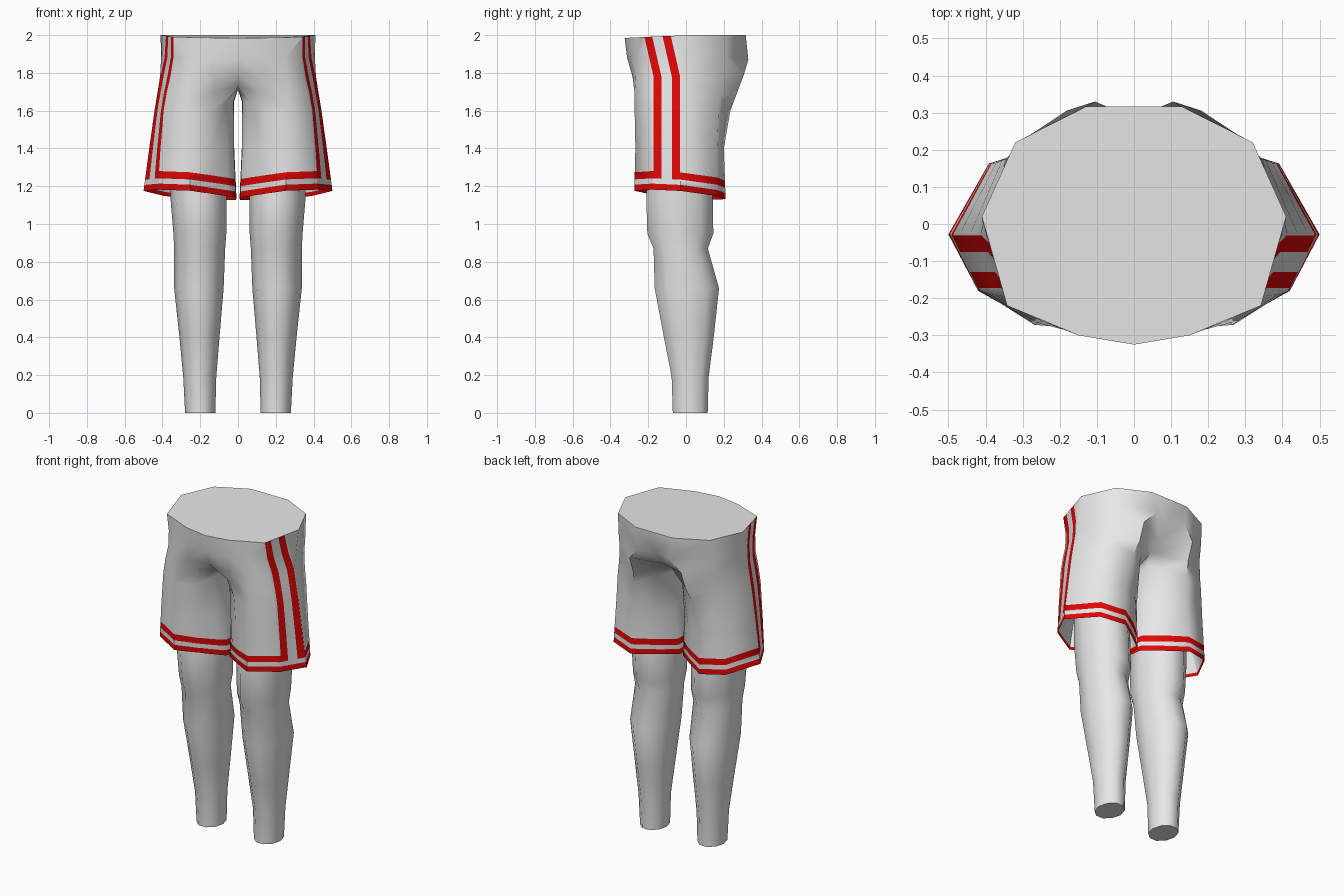
import bpy, bmesh, math
from mathutils import Vector

if "Cube" in bpy.data.objects:
    bpy.data.objects.remove(bpy.data.objects["Cube"])


def material(name, rgb):
    m = bpy.data.materials.new(name)
    m.diffuse_color = (*rgb, 1)
    m.use_nodes = True
    m.node_tree.nodes["Principled BSDF"].inputs["Base Color"].default_value = m.diffuse_color
    return m


CLOTH = material("light_grey", (0.8, 0.8, 0.8))
TRIM = material("red_trim", (0.76, 0.002, 0.002))


def finish(bm, name, mats, angle):
    bmesh.ops.recalc_face_normals(bm, faces=bm.faces[:])
    me = bpy.data.meshes.new(name)
    bm.to_mesh(me)
    bm.free()
    ob = bpy.data.objects.new(name, me)
    bpy.context.collection.objects.link(ob)
    for m in mats:
        me.materials.append(m)
    for o in bpy.context.selected_objects:
        o.select_set(False)
    ob.select_set(True)
    bpy.context.view_layer.objects.active = ob
    bpy.ops.object.shade_smooth_by_angle(angle=math.radians(angle))
    mir = ob.modifiers.new("mirror", "MIRROR")
    mir.merge_threshold = 0.0005
    return ob


def hem_z(x, y):
    return 1.13 + 0.085 * x - 0.09 * y


def bridge(bm, a, b, closed):
    n = len(a)
    for i in range(n if closed else n - 1):
        j = (i + 1) % n
        bm.faces.new((a[i], a[j], b[j], b[i]))


# ---- shorts: half outlines from centre front round the hip to centre back
waist = [(0, -.325, 1.985), (.15, -.30, 1.986), (.245, -.26, 1.988), (.342, -.22, 1.99),
         (.41, .02, 2), (.32, .22, 2), (.13, .316, 2), (0, .316, 2)]
hips = [(0, -.312, 1.88), (.15, -.295, 1.88), (.248, -.262, 1.88), (.338, -.207, 1.88),
        (.407, .0, 1.88), (.323, .212, 1.88), (.105, .33, 1.87), (0, .285, 1.86)]
seat = [(0, -.285, 1.79), (.13, -.283, 1.78), (.262, -.266, 1.78), (.35, -.195, 1.78),
        (.413, -.025, 1.78), (.328, .193, 1.78), (.18, .306, 1.79), (0, .225, 1.77)]
# closed leg outlines, the last three points run along the inner thigh
crotch = [(0, -.16, 1.728), (.12, -.255, 1.70), (.265, -.272, 1.69), (.372, -.192, 1.69),
          (.427, -.027, 1.69), (.342, .178, 1.68), (.18, .265, 1.68), (0, .15, 1.72),
          (0, .08, 1.715), (0, 0, 1.712), (0, -.08, 1.715)]
thigh = [(.055, -.165), (.14, -.24), (.268, -.272), (.388, -.19), (.442, -.028), (.355, .172),
         (.2, .235), (.09, .165), (.026, .07), (.02, 0), (.023, -.1)]
lower = [(.055, -.15), (.14, -.222), (.262, -.268), (.405, -.185), (.47, -.028), (.372, .165),
         (.225, .2), (.11, .14), (.03, .06), (.02, 0), (.022, -.1)]
hem = [(.06, -.138), (.14, -.196), (.252, -.274), (.42, -.18), (.5, -.028), (.391, .163),
       (.24, .21), (.11, .12), (.012, .047), (.008, -.03), (.011, -.1)]
thigh = [(x, y, 1.65 if x < .1 else 1.6) for x, y in thigh]
lower = [(x, y, 1.4) for x, y in lower]
hem = [(x, y, hem_z(x, y)) for x, y in hem]


def hem_row(d):
    return [Vector(h).lerp(Vector(l), d / (l[2] - h[2])) for h, l in zip(hem, lower)]


BAND = (.032, .06, .098)
bm = bmesh.new()
rows = [[bm.verts.new(p) for p in row] for row in
        [waist, hips, seat, crotch, thigh, lower] + [hem_row(d) for d in BAND[::-1] + (0,)]]
for k in range(3):
    bridge(bm, rows[k], rows[k + 1][:8], False)
for k in range(3, 9):
    bridge(bm, rows[k], rows[k + 1], True)

# cut the side stripe edges, leaning forward above the hips
EDGES = (-.172, -.13, -.075, -.031)
LEAN = .23
for y0 in EDGES:
    for upper in (True, False):
        faces = [f for f in bm.faces if f.calc_center_median().x > .25
                 and (f.calc_center_median().z > 1.78) == upper]
        geom = set(faces)
        for f in faces:
            geom.update(f.edges)
            geom.update(f.verts)
        bmesh.ops.bisect_plane(bm, geom=list(geom), dist=1e-5, plane_co=(0, y0, 1.78),
                               plane_no=(0, 1, LEAN if upper else 0))

# colour hem bands and side stripes
for f in bm.faces:
    c = f.calc_center_median()
    h = c.z - hem_z(c.x, c.y)
    y = c.y + LEAN * max(0, c.z - 1.78)
    side = c.x > .3
    stripe = side and (EDGES[0] < y < EDGES[1] or EDGES[2] < y < EDGES[3])
    gap = side and EDGES[1] < y < EDGES[2]
    if h < BAND[0] or (BAND[1] < h and stripe) or (BAND[1] < h < BAND[2] and not gap):
        f.material_index = 1

# waist cap
bm.faces.new(rows[0])

# lining inside each leg opening: a narrow red turn-up, then plain cloth
edges = [e for e in bm.edges if e.is_boundary
         and all(abs(v.co.z - hem_z(v.co.x, v.co.y)) < .006 for v in e.verts)]
for mat, t in ((1, .1), (0, 1)):
    ext = bmesh.ops.extrude_edge_only(bm, edges=edges)["geom"]
    edges = [g for g in ext if isinstance(g, bmesh.types.BMEdge) and g.is_boundary]
    for g in ext:
        if isinstance(g, bmesh.types.BMVert):
            goal = Vector((.22 + (g.co.x - .22) * .82, -.03 + (g.co.y + .03) * .88, 1.36))
            g.co = g.co.lerp(goal, t)
        elif isinstance(g, bmesh.types.BMFace):
            g.material_index = mat
finish(bm, "shorts", [CLOTH, TRIM], 55)

# ---- legs: z, x min, x max, y min, y max
sections = [(1.36, .075, .36, -.2, .13), (1.13, .06, .357, -.21, .142),
            (.95, .062, .342, -.205, .145), (.87, .068, .338, -.172, .116),
            (.66, .076, .338, -.166, .175), (.40, .098, .31, -.117, .147),
            (.19, .115, .29, -.076, .12), (0, .12, .28, -.07, .115)]
SIDES = 10
bm = bmesh.new()
rings = []
for z, x0, x1, y0, y1 in sections:
    ring = []
    for i in range(SIDES):
        a = math.tau * i / SIDES
        ring.append(bm.verts.new(((x0 + x1) / 2 + (x1 - x0) / 2 * math.cos(a),
                                  (y0 + y1) / 2 + (y1 - y0) / 2 * math.sin(a) * 1.05, z)))
    rings.append(ring)
for a, b in zip(rings, rings[1:]):
    bridge(bm, a, b, True)
bm.faces.new(rings[-1])
finish(bm, "legs", [CLOTH], 60)
